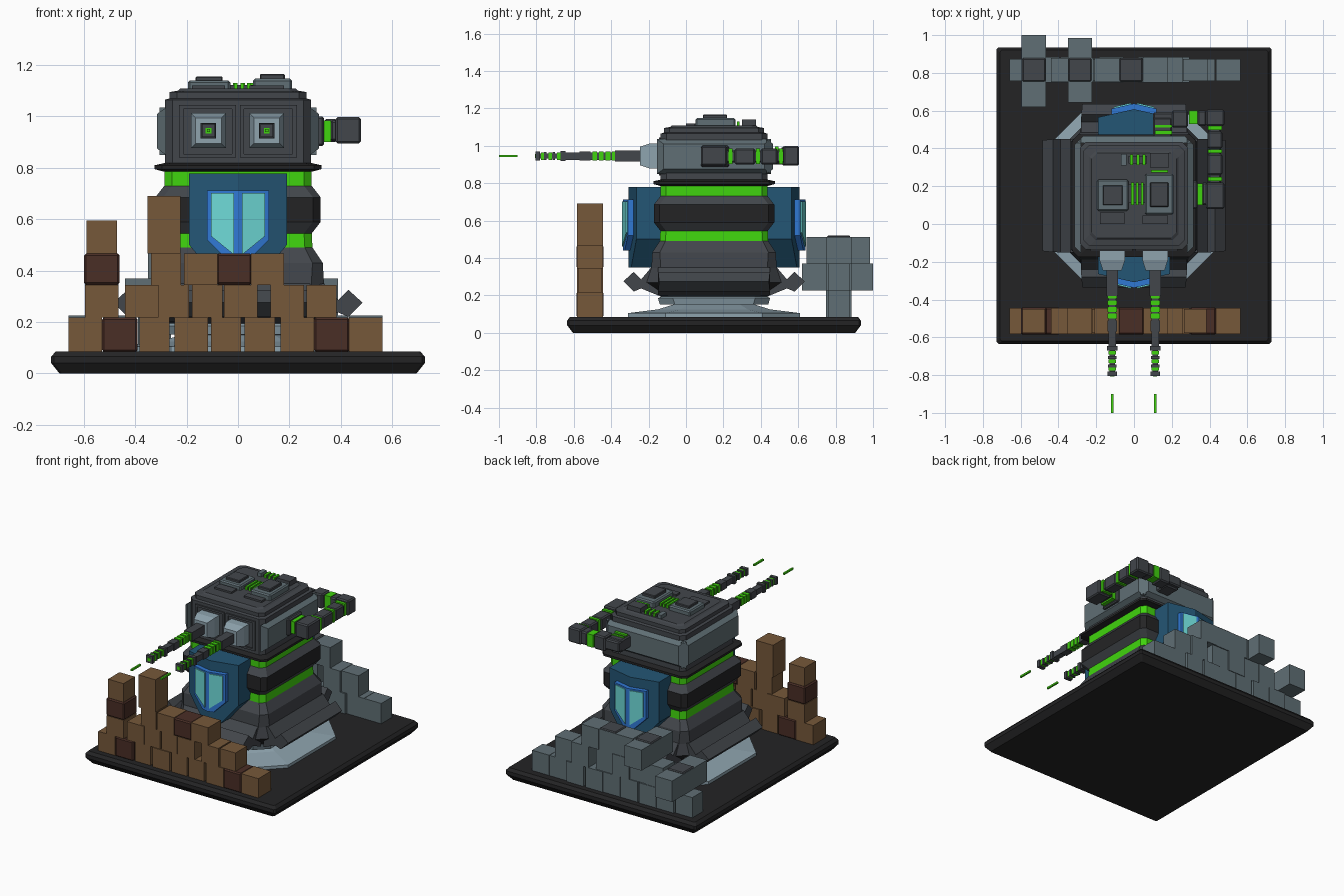
import bpy, bmesh, math, random
from mathutils import Matrix, Vector

if "Cube" in bpy.data.objects:
    bpy.data.objects.remove(bpy.data.objects["Cube"])

random.seed(4)
CY = 0.15  # tower axis in y


def mat(name, r, g, b):
    m = bpy.data.materials.new(name)
    lin = lambda c: ((c / 255 + 0.055) / 1.055) ** 2.4 if c > 10 else c / 255 / 12.92
    m.diffuse_color = (lin(r), lin(g), lin(b), 1)
    m.use_nodes = True
    m.node_tree.nodes["Principled BSDF"].inputs["Base Color"].default_value = m.diffuse_color
    return m


BLACK = mat("black", 36, 36, 37)
DARK = mat("dark grey", 66, 70, 75)
GREY = mat("mid grey", 96, 111, 117)
LIGHT = mat("light grey", 142, 163, 174)
GREEN = mat("green", 64, 212, 14)
NAVY = mat("deep blue", 36, 86, 117)
BLUE = mat("bright blue", 48, 120, 212)
CYAN = mat("cyan", 110, 217, 215)
BROWN = mat("brown", 118, 88, 58)
UMBER = mat("dark brown", 74, 46, 38)


def build(name, verts, faces, mats, idx=None, spin=0):
    """Mesh object from points; spin turns it around the tower axis."""
    if spin:
        t = Matrix.Translation((0, CY, 0)) @ Matrix.Rotation(math.radians(spin), 4, 'Z') @ Matrix.Translation((0, -CY, 0))
        verts = [t @ Vector(v) for v in verts]
    me = bpy.data.meshes.new(name)
    me.from_pydata([tuple(v) for v in verts], [], faces)
    for m in mats:
        me.materials.append(m)
    for i, p in enumerate(me.polygons):
        p.material_index = idx[i] if idx else 0
    bm = bmesh.new()
    bm.from_mesh(me)
    bmesh.ops.recalc_face_normals(bm, faces=bm.faces[:])
    bm.to_mesh(me)
    bm.free()
    ob = bpy.data.objects.new(name, me)
    bpy.context.collection.objects.link(ob)
    return ob


CUBE = [(0, 1, 3, 2), (4, 6, 7, 5), (0, 4, 5, 1), (2, 3, 7, 6), (0, 2, 6, 4), (1, 5, 7, 3)]


def boxes(name, lst, m, bevel=0, spin=0):
    """One object from boxes given as (x0, x1, y0, y1, z0, z1)."""
    v, f = [], []
    for x0, x1, y0, y1, z0, z1 in lst:
        n = len(v)
        v += [(x, y, z) for x in (x0, x1) for y in (y0, y1) for z in (z0, z1)]
        f += [tuple(n + i for i in q) for q in CUBE]
    ob = build(name, v, f, [m], spin=spin)
    if bevel:
        b = ob.modifiers.new("bevel", 'BEVEL')
        b.width, b.segments = bevel, 1
    return ob


def loft(name, layers, cx=0, cy=CY):
    """Stack of chamfered rectangles: (half x, half y, chamfer, z, material of the band above)."""
    v, f, idx, mats = [], [], [], []
    slot = lambda m: mats.index(m) if m in mats else (mats.append(m) or len(mats) - 1)
    for hx, hy, c, z, m in layers:
        v += [(cx + sx * x, cy + sy * y, z) for sx, sy, x, y in (
            (1, -1, hx - c, hy), (1, -1, hx, hy - c), (1, 1, hx, hy - c), (1, 1, hx - c, hy),
            (-1, 1, hx - c, hy), (-1, 1, hx, hy - c), (-1, -1, hx, hy - c), (-1, -1, hx - c, hy))]
    for k in range(len(layers) - 1):
        for i in range(8):
            j = (i + 1) % 8
            f.append((8 * k + i, 8 * k + j, 8 * k + 8 + j, 8 * k + 8 + i))
            idx.append(slot(layers[k][4]))
    f += [tuple(range(7, -1, -1)), tuple(range(len(v) - 8, len(v)))]
    idx += [slot(layers[0][4]), slot(layers[-1][4])]
    return build(name, v, f, mats, idx)


def sq(h, c, z, m):
    return (h, h, c, z, m)


# ground slab
loft("base_slab", [(.695, .755, .01, 0, BLACK), (.727, .785, .01, .04, BLACK),
                   (.727, .785, .01, .065, BLACK), (.71, .77, .01, .085, BLACK)])

# foot and pedestal
loft("foot", [sq(.46, .2, .08, LIGHT), sq(.46, .2, .105, LIGHT), sq(.3, .12, .125, LIGHT), sq(.22, .08, .15, LIGHT),
              sq(.29, .08, .152, LIGHT), sq(.3, .08, .185, LIGHT), sq(.27, .06, .2, LIGHT)])

# banded tower body
loft("tower_body", [sq(.29, .05, .195, BLACK), sq(.36, .08, .27, DARK), sq(.335, .05, .345, DARK),
                    sq(.33, .04, .43, DARK), sq(.29, .03, .49, GREEN), sq(.287, .03, .545, DARK),
                    sq(.322, .03, .59, BLACK), sq(.322, .03, .685, DARK), sq(.287, .03, .73, GREEN),
                    sq(.287, .03, .785, BLACK), sq(.325, .03, .795, BLACK), sq(.325, .03, .81, BLACK),
                    sq(.28, .03, .82, BLACK)])

# tilted skirt flaps on four sides
prof = [(.3, .345), (.335, .35), (.39, .285), (.43, .325), (.485, .275), (.43, .22), (.39, .237), (.3, .2)]
for side, a in (("front", 0), ("right", 90), ("back", 180), ("left", 270)):
    n = len(prof)
    w = .28 if a % 180 == 0 else .3
    v = [(s * (w - .1 * max(0, r - .42)), CY - r, z) for s in (-1, 1) for r, z in prof]
    f = [tuple(range(n)), tuple(range(n, 2 * n))] + [(i, (i + 1) % n, n + (i + 1) % n, n + i) for i in range(n)]
    build("skirt_flap_" + side, v, f, [DARK], spin=a)


# blue armour plates with folded window, front and back
def shield(name, w, top, mid, bot, ye, yc, yb, m, spin):
    out = [(-w, top), (0, top), (w, top), (w, mid), (w * .35, bot), (0, bot), (-w * .35, bot), (-w, mid)]
    v = [(x, yc + (ye - yc) * abs(x) / w, z) for x, z in out] + [(x, yb, z) for x, z in out]
    f = [(0, 1, 5, 6, 7), (1, 2, 3, 4, 5), tuple(range(15, 7, -1))]
    f += [(i, (i + 1) % 8, 8 + (i + 1) % 8, 8 + i) for i in range(8)]
    build(name, v, f, [m], spin=spin)


for side, a in (("front", 0), ("back", 180)):
    shield("armour_plate_" + side, .19, .778, .5, .35, -.265, -.308, -.12, NAVY, a)
    shield("window_frame_" + side, .12, .712, .52, .44, -.31, -.338, -.26, BLUE, a)
    for s in (-1, 1):
        q = [(.016, .702), (.106, .702), (.106, .535), (.016, .462)]
        v = [(s * x, -.338 + .028 * x / .12 + d, z) for d in (-.007, .002) for x, z in q]
        f = [(0, 1, 2, 3), (4, 5, 6, 7)] + [(i, (i + 1) % 4, 4 + (i + 1) % 4, 4 + i) for i in range(4)]
        build("window_pane_%s_%s" % (side, "left" if s < 0 else "right"), v, f, [CYAN], spin=a)

# turret head
loft("turret_head", [sq(.285, .03, .815, DARK), sq(.285, .03, 1.065, DARK), sq(.267, .03, 1.07, DARK),
                     sq(.267, .03, 1.095, DARK), sq(.235, .03, 1.1, DARK), sq(.225, .03, 1.108, DARK)])
for side, a in (("right", 90), ("back", 180), ("left", 270)):
    loops = [(.28, .305, .85, 1.035), (.315, .27, .875, 1.01)]
    v = [(x, CY - r, z) for r, w, z0, z1 in loops for x, z in ((-w, z0), (w, z0), (w, z1), (-w, z1))]
    f = [(0, 1, 2, 3), (4, 5, 6, 7)] + [(i, (i + 1) % 4, 4 + (i + 1) % 4, 4 + i) for i in range(4)]
    build("head_panel_" + side, v, f, [GREY], spin=a)

# front frames on the head
frames = []
for c in (-.118, .118):
    frames += [(c - .11, c + .11, -.144, -.13, z, z + .014) for z in (.84, 1.03)]
    frames += [(c + s * .103 - .008, c + s * .103 + .008, -.144, -.13, .84, 1.044) for s in (-1, 1)]
boxes("head_front_frames", frames, DARK)

# twin guns: mantlet, stepped square barrel, green rings, shots
for side, c in (("left", -.115), ("right", .112)):
    def cubes(part, rows, m):
        boxes("%s_%s" % (part, side), [(c - h, c + h, y0, y1, .945 - h, .945 + h) for y0, y1, h in rows], m)
    h0, h1 = .068, .05
    v = [(c + sx * h, y, .945 + sz * h) for h, y in ((h0, -.13), (h0, -.19), (h1, -.245))
         for sx, sz in ((-1, -1), (1, -1), (1, 1), (-1, 1))]
    f = [(0, 1, 2, 3), (8, 9, 10, 11)] + [(k + i, k + (i + 1) % 4, k + 4 + (i + 1) % 4, k + 4 + i)
                                          for k in (0, 4) for i in range(4)]
    build("mantlet_" + side, v, f, [LIGHT], spin=0)
    cubes("barrel", [(-.38, -.23, .03), (-.66, -.38, .02), (-.57, -.51, .025), (-.67, -.645, .028),
                     (-.79, -.66, .014), (-.715, -.7, .022), (-.76, -.745, .022), (-.805, -.78, .025)], DARK)
    cubes("barrel_ring", [(y, y + .025, .025) for y in (-.5, -.465, -.43, -.395)]
          + [(y, y + .018, .02) for y in (-.69, -.735, -.775)], GREEN)
    cubes("barrel_bore", [(-.808, -.80, .011)], GREEN)
    cubes("shot", [(-1.0, -.9, .006)], GREEN)

# roof hatches, vents and roof cable
boxes("roof_hatch_plates", [(-.195, -.03, .07, .235, 1.1, 1.14), (.058, .21, .05, .265, 1.1, 1.147)], GREY, .008)
boxes("roof_hatch_lids", [(-.165, -.06, .1, .205, 1.135, 1.156), (.085, .182, .09, .22, 1.14, 1.166)], DARK, .004)
boxes("roof_vents", [(-.18, -.05, 0, .06, 1.1, 1.12), (.045, .18, 0, .045, 1.1, 1.12),
                     (.085, .185, .3, .375, 1.1, 1.14), (-.03, .07, .32, .36, 1.1, 1.122),
                     (-.03, .06, .11, .21, 1.1, 1.122)], DARK)
boxes("roof_cable_rings", [(x, x + .014, .1, .22, 1.1, 1.13) for x in (-.015, .01, .036)]
      + [(x, x + .016, .312, .368, 1.1, 1.13) for x in (-.02, .012, .045)]
      + [(.09, .18, .272, .285, 1.1, 1.13), (.11, .2, .475, .495, .93, .995), (.11, .2, .51, .525, .93, .99)], GREEN)
boxes("roof_cable_sleeve", [(-.07, -.04, .31, .37, 1.1, 1.132)], GREY)

# thick power cable around the right rear corner
boxes("cable_segments", [(.3, .335, .08, .23, .885, 1.0), (.36, .39, .1, .22, .905, .985),
                         (.38, .478, .08, .22, .895, .998), (.388, .468, .26, .37, .9, .985),
                         (.388, .468, .40, .49, .9, .985), (.395, .46, .2, .55, .91, .975),
                         (.38, .478, .52, .605, .895, .998), (.335, .385, .52, .6, .9, .99),
                         (.2, .285, .51, .6, .895, .995), (.1, .2, .45, .565, .9, .985),
                         (.1, .27, .52, .59, .91, .98)], DARK, .008)
boxes("cable_rings", [(.33, .362, .1, .215, .9, .985), (.29, .335, .53, .6, .9, .987)]
      + [(.392, .466, y, y + .02, .902, .985) for y in (.228, .375, .498)], GREEN)

# brick barricade: rows of (centre x, colour flag) on common levels
Z = [.083, .218, .345, .467, .57, .69]
ROWS = [[(-.595, 0), (-.46, 1), (-.325, 0), (-.182, 0), (-.047, 0), (.085, 0), (.23, 0), (.365, 1), (.498, 0)],
        [(-.53, 0), (-.375, 0), (-.25, 0), (-.12, 0), (.01, 0), (.192, 0), (.325, 0)],
        [(-.53, 1), (-.28, 0), (-.145, 0), (-.015, 1), (.115, 0)],
        [(-.53, 0), (-.288, 0)], [(-.288, 0)]]
plain, dark = [], []
for r, row in enumerate(ROWS):
    for x, flag in row:
        g = .004 if flag else random.choice((0, -.006))
        top = .595 if r == 3 and x < -.4 else Z[r + 1]
        (dark if flag else plain).append((x - .065 - g, x + .065 + g, -.582 - g, -.445 + g, Z[r], top))
boxes("brown_bricks", plain, BROWN)
boxes("dark_bricks", dark, UMBER, .008)

# stone barricade behind, with two projecting cross beams
G = [.083, .225, .37, .512]
stones, caps = [], []
for r, row in enumerate(ROWS[:3]):
    for x, flag in row:
        if r == 2 and x < -.5:
            continue
        g = random.choice((0, .004, -.006))
        stones.append((x - .065, x + .065, .752 - g, .88 + g, G[r], G[r + 1]))
stones += [(-.595, -.465, .62, 1.0, G[1], G[2]), (-.35, -.222, .643, .985, G[2], G[3])]
caps = [(x - .062, x + .062, .755, .878, z - .05, z + .008) for x, z in ((-.53, G[2]), (-.286, G[3]), (-.015, G[3]))]
boxes("stone_blocks", stones, GREY)
boxes("stone_caps", caps, DARK, .006)
